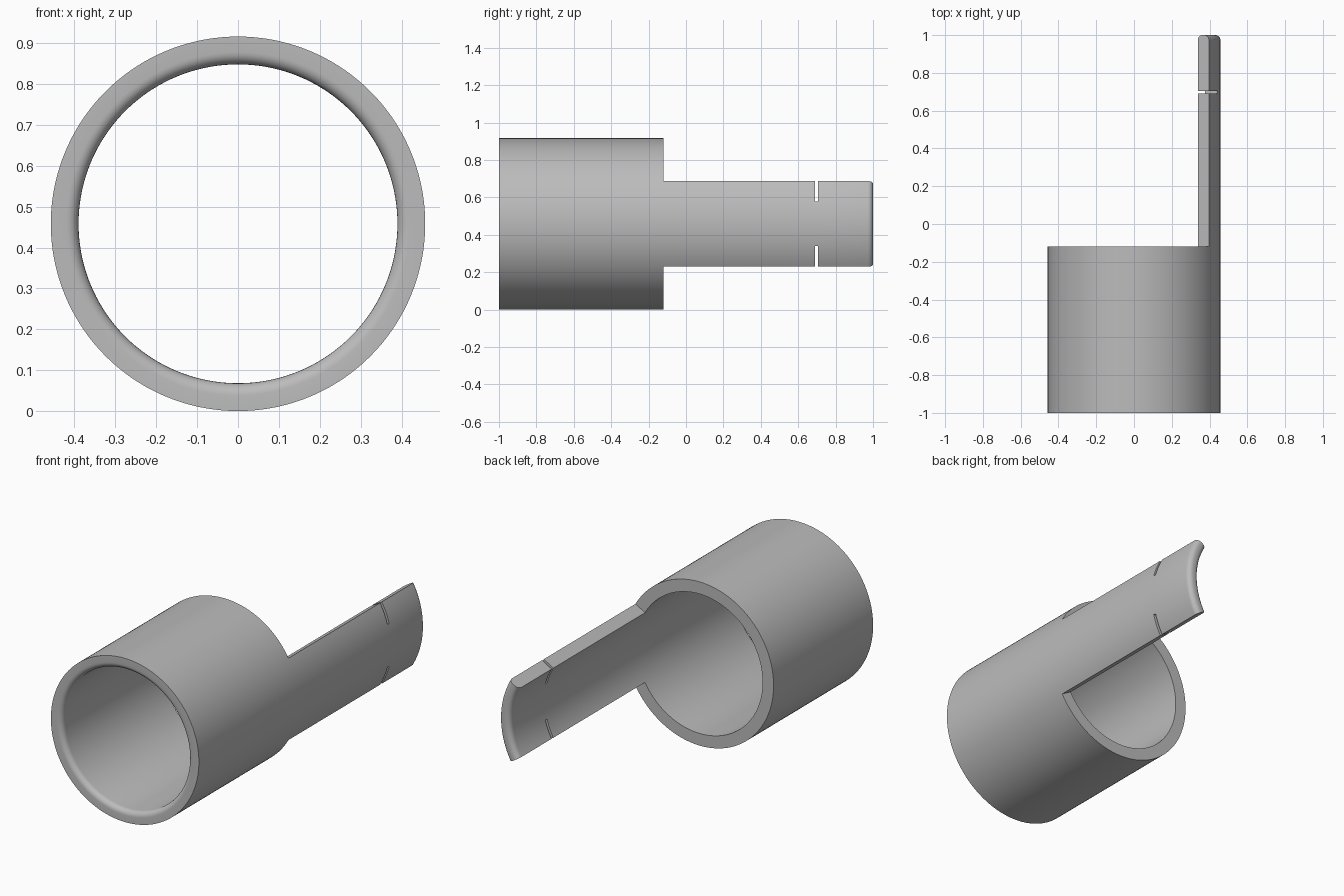
import bpy, bmesh, math

cube = bpy.data.objects.get("Cube")
if cube:
    bpy.data.objects.remove(cube, do_unlink=True)

# Main dimensions
OUTER, INNER = 0.458, 0.39
FRONT, SHOULDER, TIP = -1.0, -0.12, 1.0
SLOT = (0.69, 0.705)
FRONT_ROUND, TIP_ROUND = 0.03, 0.028
SEGMENTS = 144
ROUND_STEPS = 6


def rounding(radius):
    """(depth, inset) pairs of a quarter circle, from the end face inwards."""
    for i in range(ROUND_STEPS + 1):
        a = math.pi / 2 * i / ROUND_STEPS
        yield radius * (1 - math.cos(a)), radius * (1 - math.sin(a))


# Stations along the axis: (y, inner radius, outer radius)
stations = [(FRONT + d, INNER + s, OUTER) for d, s in rounding(FRONT_ROUND)]
stations += [(y, INNER, OUTER) for y in (SHOULDER, *SLOT)]
stations += [(TIP - d, INNER + s, OUTER - s) for d, s in reversed(list(rounding(TIP_ROUND)))]


def solid(i, j):
    """Whether the wall exists between stations i, i+1 and around segment j."""
    if not 0 <= i < len(stations) - 1:
        return False
    y = (stations[i][0] + stations[i + 1][0]) / 2
    angle = abs((((j + 0.5) / SEGMENTS + 0.5) % 1 - 0.5) * 360)
    if y < SHOULDER:
        return True
    return angle < (15 if SLOT[0] < y < SLOT[1] else 30)


bm = bmesh.new()
cache = {}


def vert(i, j, side):
    key = (i, j % SEGMENTS, side)
    if key not in cache:
        y, r = stations[i][0], stations[i][1 + side]
        a = 2 * math.pi * key[1] / SEGMENTS
        cache[key] = bm.verts.new((r * math.cos(a), y, OUTER + r * math.sin(a)))
    return cache[key]


def face(*keys):
    bm.faces.new([vert(*k) for k in keys])


# Tube wall, tongue and slots as one closed shell
for i in range(len(stations) - 1):
    for j in range(SEGMENTS):
        if not solid(i, j):
            continue
        for s in (0, 1):
            face((i, j, s), (i + 1, j, s), (i + 1, j + 1, s), (i, j + 1, s))
        for k, n in ((i, i - 1), (i + 1, i + 1)):
            if not solid(n, j):
                face((k, j, 0), (k, j, 1), (k, j + 1, 1), (k, j + 1, 0))
        for k, n in ((j, j - 1), (j + 1, j + 1)):
            if not solid(i, n):
                face((i, k, 0), (i + 1, k, 0), (i + 1, k, 1), (i, k, 1))

bmesh.ops.recalc_face_normals(bm, faces=bm.faces)
mesh = bpy.data.meshes.new("tube_with_tongue")
bm.to_mesh(mesh)
bm.free()
tube = bpy.data.objects.new("tube_with_tongue", mesh)
bpy.context.collection.objects.link(tube)

# Plain grey material
grey = bpy.data.materials.new("plain grey")
grey.use_nodes = True
colour = (0.5, 0.5, 0.5, 1)
grey.diffuse_color = colour
grey.node_tree.nodes["Principled BSDF"].inputs["Base Color"].default_value = colour
mesh.materials.append(grey)

# Smooth curved walls with crisp edges
bpy.ops.object.select_all(action='DESELECT')
tube.select_set(True)
bpy.context.view_layer.objects.active = tube
bpy.ops.object.shade_smooth_by_angle(angle=math.radians(30))
